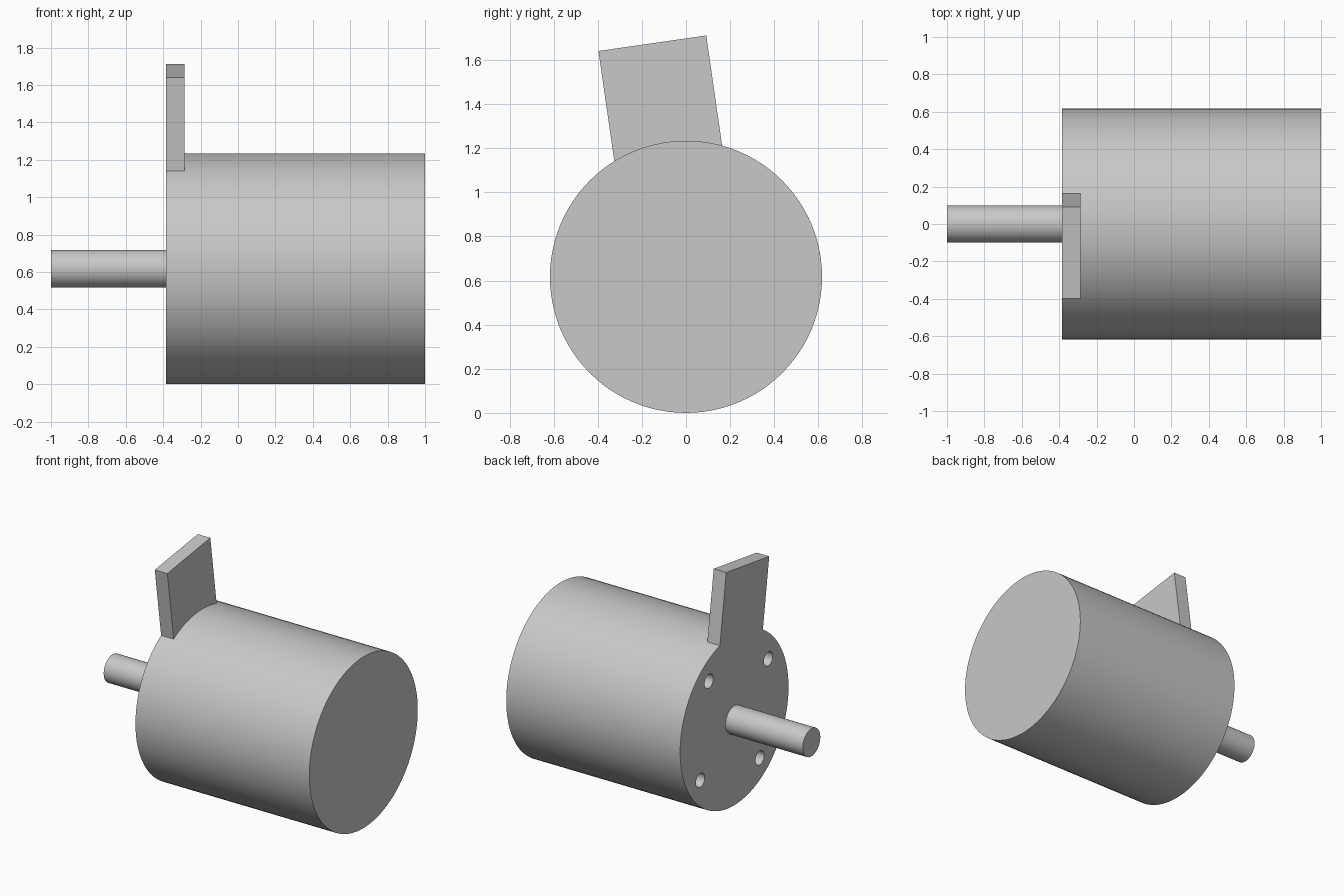
import bpy, bmesh
from math import sin, cos, pi, radians
from mathutils import Matrix, Vector

cube = bpy.data.objects.get("Cube")
if cube:
    bpy.data.objects.remove(cube, do_unlink=True)

R = 0.617            # body radius, also the height of the axis
FACE = -0.385        # x of the mounting face
TILT = radians(8.2)  # roll of the tab and the hole pattern
SEGS = 96

grey = bpy.data.materials.new("plain_grey")
grey.use_nodes = True
grey.diffuse_color = (0.58, 0.58, 0.58, 1)
grey.node_tree.nodes["Principled BSDF"].inputs["Base Color"].default_value = grey.diffuse_color


def prism(name, outline, x0, x1):
    """Extrude a (y, z) outline, measured from the axis, from x0 to x1."""
    bm = bmesh.new()
    face = bm.faces.new([bm.verts.new((x0, y, z + R)) for y, z in outline])
    ext = bmesh.ops.extrude_face_region(bm, geom=[face], use_keep_orig=True)
    verts = [v for v in ext["geom"] if isinstance(v, bmesh.types.BMVert)]
    bmesh.ops.translate(bm, verts=verts, vec=Vector((x1 - x0, 0, 0)))
    bmesh.ops.recalc_face_normals(bm, faces=bm.faces)
    mesh = bpy.data.meshes.new(name)
    bm.to_mesh(mesh)
    bm.free()
    mesh.materials.append(grey)
    obj = bpy.data.objects.new(name, mesh)
    bpy.context.collection.objects.link(obj)
    return obj


def circle(radius, segs, cy=0, cz=0):
    return [(cy + radius * cos(2 * pi * i / segs), cz + radius * sin(2 * pi * i / segs))
            for i in range(segs)]


def activate(obj):
    bpy.ops.object.select_all(action='DESELECT')
    obj.select_set(True)
    bpy.context.view_layer.objects.active = obj


# Motor body and shaft
body = prism("motor_body", circle(R, SEGS), FACE, 1)
shaft = prism("shaft", circle(0.1, 48), -1, FACE + 0.005)

# Four blind screw holes in the mounting face
for i in range(4):
    a = TILT + pi / 4 + i * pi / 2
    cutter = prism("hole_cutter", circle(0.05, 32, 0.483 * cos(a), 0.483 * sin(a)),
                   FACE - 0.1, FACE + 0.15)
    cutter.hide_render = True
    activate(body)
    mod = body.modifiers.new("hole", 'BOOLEAN')
    mod.operation, mod.solver, mod.object = 'DIFFERENCE', 'EXACT', cutter
    bpy.ops.object.modifier_apply(modifier=mod.name)
    bpy.data.objects.remove(cutter, do_unlink=True)

# Mounting tab, its foot curved to sit on the body
half, top, foot = 0.247, 1.07, R - 0.002
spin = Matrix.Rotation(TILT, 2)
arc = [-half + 2 * half * i / 16 for i in range(17)]
outline = [(y, (foot ** 2 - y ** 2) ** 0.5) for y in arc] + [(half, top), (-half, top)]
tab = prism("mounting_tab", [tuple(spin @ Vector(p)) for p in outline], FACE, FACE + 0.1)

# Smooth round walls, keep the rims sharp
for obj in (body, shaft):
    activate(obj)
    bpy.ops.object.shade_smooth_by_angle(angle=radians(30))
